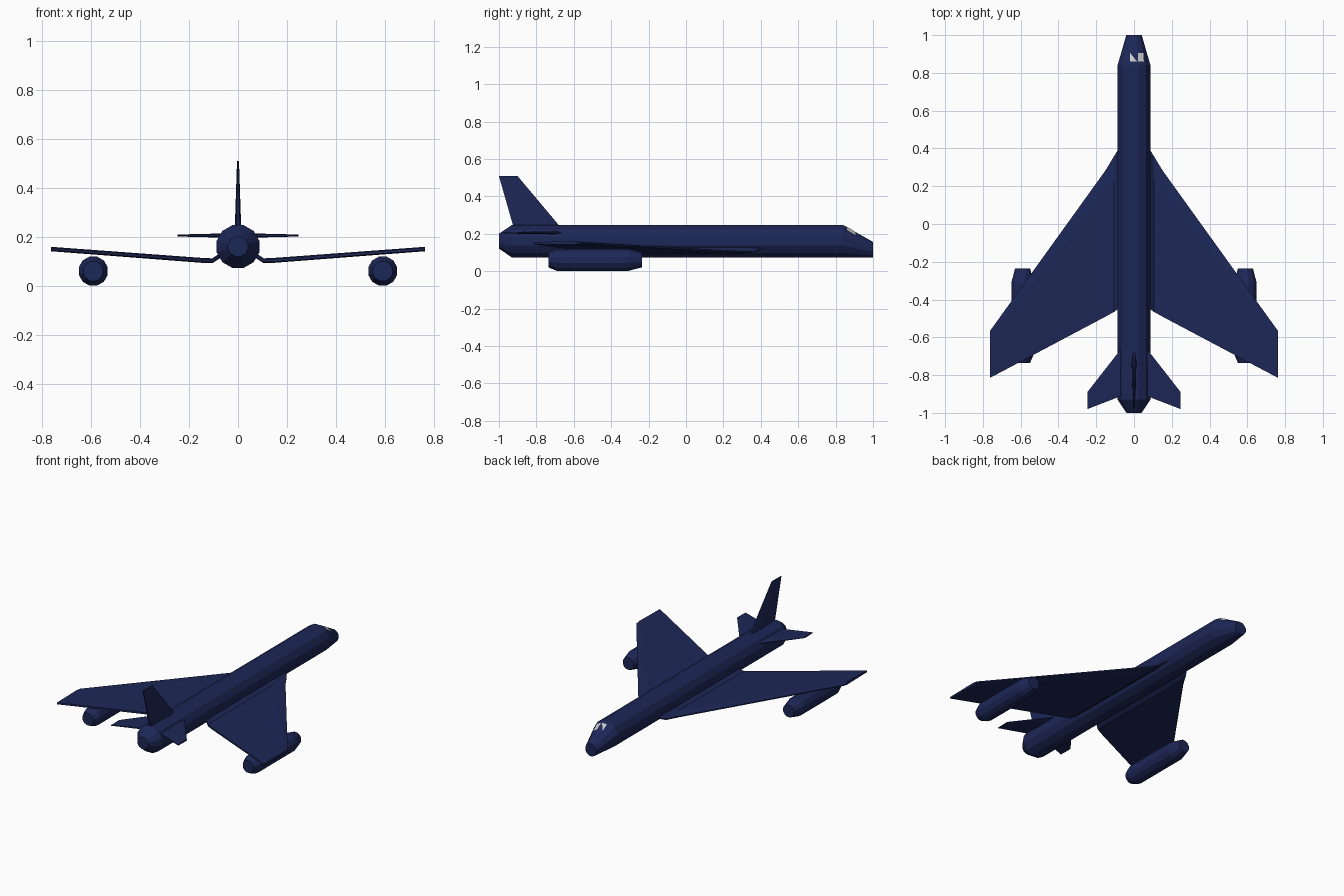
import bpy, bmesh, math
from mathutils import Vector

if "Cube" in bpy.data.objects:
    bpy.data.objects.remove(bpy.data.objects["Cube"])

navy = bpy.data.materials.new("navy_paint")
navy.diffuse_color = (0.012, 0.02, 0.095, 1)
navy.use_nodes = True
navy.node_tree.nodes["Principled BSDF"].inputs["Base Color"].default_value = navy.diffuse_color


def finish(name, bm, mat=navy):
    bmesh.ops.recalc_face_normals(bm, faces=bm.faces)
    me = bpy.data.meshes.new(name)
    bm.to_mesh(me)
    bm.free()
    ob = bpy.data.objects.new(name, me)
    bpy.context.collection.objects.link(ob)
    if mat:
        me.materials.append(mat)
    return ob


def loft(name, rings):
    """Bridge a list of equal-length point rings and cap both ends."""
    bm = bmesh.new()
    vs = [[bm.verts.new(p) for p in r] for r in rings]
    n = len(rings[0])
    for a, b in zip(vs, vs[1:]):
        for i in range(n):
            j = (i + 1) % n
            bm.faces.new((a[i], a[j], b[j], b[i]))
    bm.faces.new(vs[0])
    bm.faces.new(vs[-1])
    return finish(name, bm)


def ring(x, y, z, r, n=12):
    """Polygon ring across the y axis with flat top and sides; r = flat radius."""
    R = r / math.cos(math.pi / n)
    return [(x + R * math.sin((i + 0.5) * 2 * math.pi / n), y,
             z + R * math.cos((i + 0.5) * 2 * math.pi / n)) for i in range(n)]


def section(x, lead, trail, z, t):
    """Thin aerofoil section, half thickness t."""
    c = lead - trail
    return [(x, lead, z + t * 0.4), (x, lead - 0.15 * c, z + t), (x, trail, z + t * 0.6),
            (x, trail, z - t * 0.6), (x, lead - 0.15 * c, z - t), (x, lead, z - t * 0.4)]


def flip(rings):
    return [[(-x, y, z) for x, y, z in r] for r in rings]


# fuselage: tail cone, straight tube, drooped nose
loft("fuselage", [ring(0, y, z, r) for y, z, r in
                  [(-1, 0.16, 0.04), (-0.93, 0.16, 0.087), (0.84, 0.16, 0.087), (1, 0.115, 0.041)]])

# wings, tailplanes and engine pods on both sides
wing = [section(*s) for s in [(0.07, 0.415, -0.44, 0.125, 0.01),
                              (0.105, 0.36, -0.465, 0.102, 0.01),
                              (0.15, 0.285, -0.49, 0.104, 0.01),
                              (0.763, -0.567, -0.815, 0.15, 0.009)]]
tail = [section(*s) for s in [(0.04, -0.625, -0.90, 0.205, 0.009),
                              (0.247, -0.89, -0.98, 0.205, 0.004)]]
pod = [ring(0.59, y, 0.06, r) for y, r in
       [(-0.735, 0.04), (-0.69, 0.059), (-0.31, 0.059), (-0.235, 0.04)]]
for part, rings in (("wing", wing), ("tailplane", tail), ("engine_pod", pod)):
    loft(part + "_right", rings)
    loft(part + "_left", flip(rings))

# vertical fin, tapering upward
fin = [(0.21, -0.65, -0.915, 0.014), (0.508, -0.90, -1.0, 0.004)]
loft("fin", [[(t * 0.4, l, z), (t, l - 0.2 * (l - b), z), (t * 0.6, b, z),
              (-t * 0.6, b, z), (-t, l - 0.2 * (l - b), z), (-t * 0.4, l, z)]
             for z, l, b, t in fin])


# cockpit windows laid just above the nose facets
def nose_point(x, y):
    t = (y - 0.84) / 0.16
    a, zc = 0.087 - 0.046 * t, 0.16 - 0.045 * t
    top = a
    side = (a - abs(x) * math.sin(math.pi / 6)) / math.cos(math.pi / 6)
    return Vector((x, y, zc + min(top, side) + 0.002))


for name, pts in (("window_left", [(-0.02, 0.905), (-0.02, 0.86), (0.016, 0.86)]),
                  ("window_right", [(0.021, 0.86), (0.052, 0.86), (0.05, 0.905), (0.021, 0.905)])):
    bm = bmesh.new()
    bm.faces.new([bm.verts.new(nose_point(*p)) for p in pts])
    ob = finish(name, bm, None)
    if ob.data.polygons[0].normal.z < 0:
        ob.data.flip_normals()
